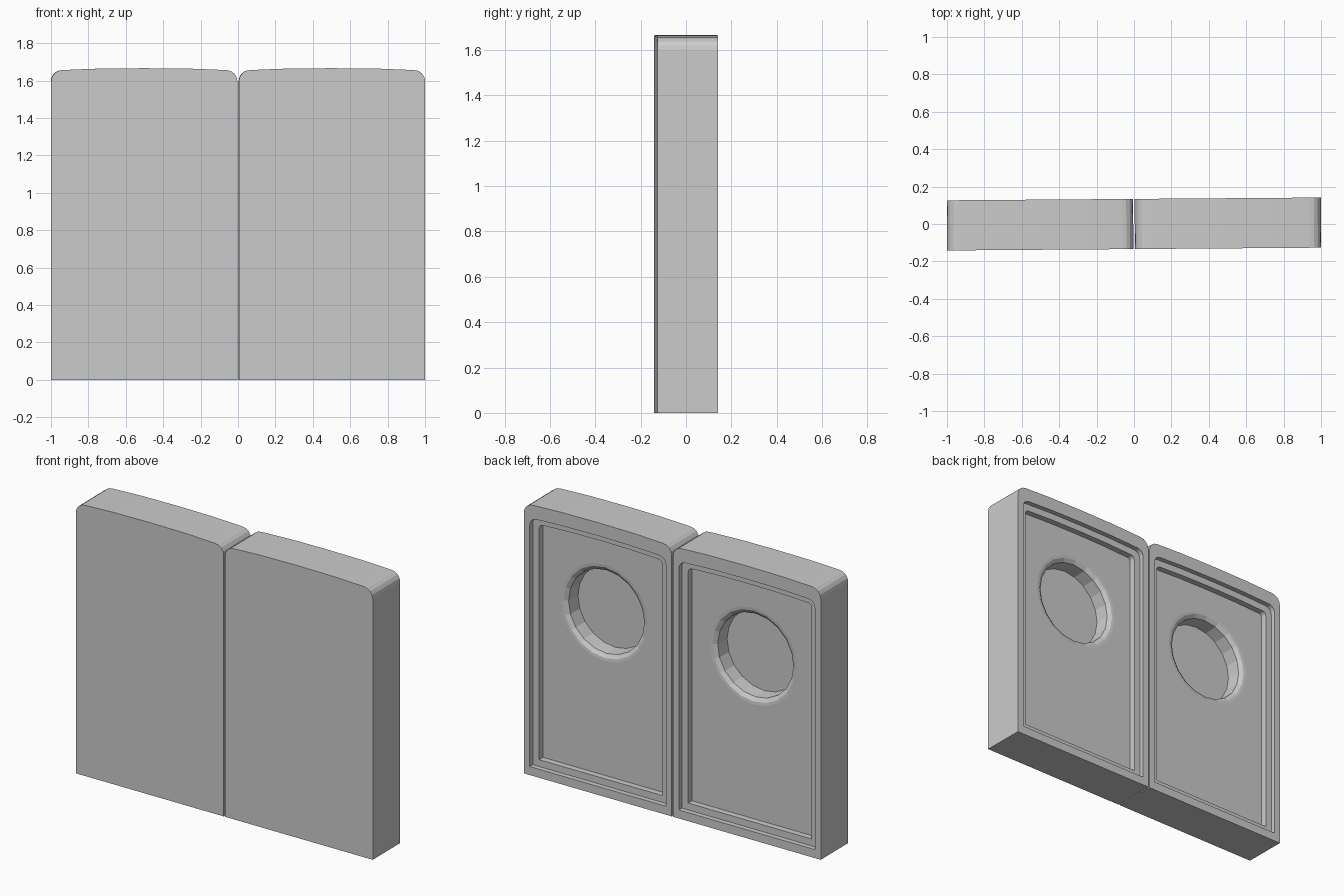
import bpy, bmesh
from math import sin, cos, pi

if "Cube" in bpy.data.objects:
    bpy.data.objects.remove(bpy.data.objects["Cube"])

HALF_DEPTH = 0.134
SIDES = 20
TILT = 0.0075          # the pair is turned very slightly about z


def outline(x0, x1, z0, z1, r):
    """Panel profile: square bottom, rounded top corners, gently arched top."""
    pts = [(x0, z0), (x1, z0)]
    for i in range(5):
        a = pi / 2 * i / 4
        pts.append((x1 - r + r * cos(a), z1 - r + r * sin(a)))
    w = x1 - x0
    for t in (0.75, 0.5, 0.25):
        pts.append((x0 + w * t, z1 + 0.04 * t * (1 - t)))
    for i in range(5):
        a = pi / 2 + pi / 2 * i / 4
        pts.append((x0 + r + r * cos(a), z1 - r + r * sin(a)))
    return pts


def circle(cx, cz, r):
    return [(cx + r * cos(2 * pi * i / SIDES), cz + r * sin(2 * pi * i / SIDES))
            for i in range(SIDES)]


def ring(bm, pts, y):
    return [bm.verts.new((x, y, z)) for x, z in pts]


def skin(bm, loops):
    """Join successive loops with quads."""
    for a, b in zip(loops, loops[1:]):
        n = len(a)
        for i in range(n):
            j = (i + 1) % n
            bm.faces.new((a[i], a[j], b[j], b[i]))


def loop_edges(bm, loop):
    return [bm.edges.get((loop[i], loop[i - 1])) for i in range(len(loop))]


def make_panel(name, x0, x1):
    bm = bmesh.new()
    back = HALF_DEPTH
    floor_y = back - 0.067
    mid = (x0 + x1) / 2

    # outer shell, back frame, ledge and pocket walls
    body = outline(x0, x1, 0, 1.656, 0.06)
    opening = outline(x0 + 0.04, x1 - 0.04, 0.052, 1.575, 0.045)
    inner = outline(x0 + 0.082, x1 - 0.082, 0.094, 1.533, 0.025)
    shell = [ring(bm, body, -back), ring(bm, body, back),
             ring(bm, opening, back), ring(bm, opening, back - 0.03),
             ring(bm, inner, back - 0.03), ring(bm, inner, floor_y)]
    skin(bm, shell)
    bm.faces.new(shell[0])

    # round socket: chamfered lip, bore and its floor
    bore = [ring(bm, circle(mid, 1.088, r), back - d) for r, d in
            ((0.295, 0.067), (0.278, 0.069), (0.255, 0.085), (0.25, 0.17))]
    skin(bm, bore)
    bm.faces.new(bore[-1])

    # pocket floor around the socket
    bmesh.ops.triangle_fill(bm, use_beauty=True,
                            edges=loop_edges(bm, shell[-1]) + loop_edges(bm, bore[0]))
    bmesh.ops.recalc_face_normals(bm, faces=bm.faces)

    mesh = bpy.data.meshes.new(name)
    bm.to_mesh(mesh)
    bm.free()
    ob = bpy.data.objects.new(name, mesh)
    bpy.context.collection.objects.link(ob)
    ob.rotation_euler.z = TILT
    return ob


# two matching panels with a narrow gap between them
make_panel("left_panel", -1.0, -0.004)
make_panel("right_panel", 0.004, 1.0)
